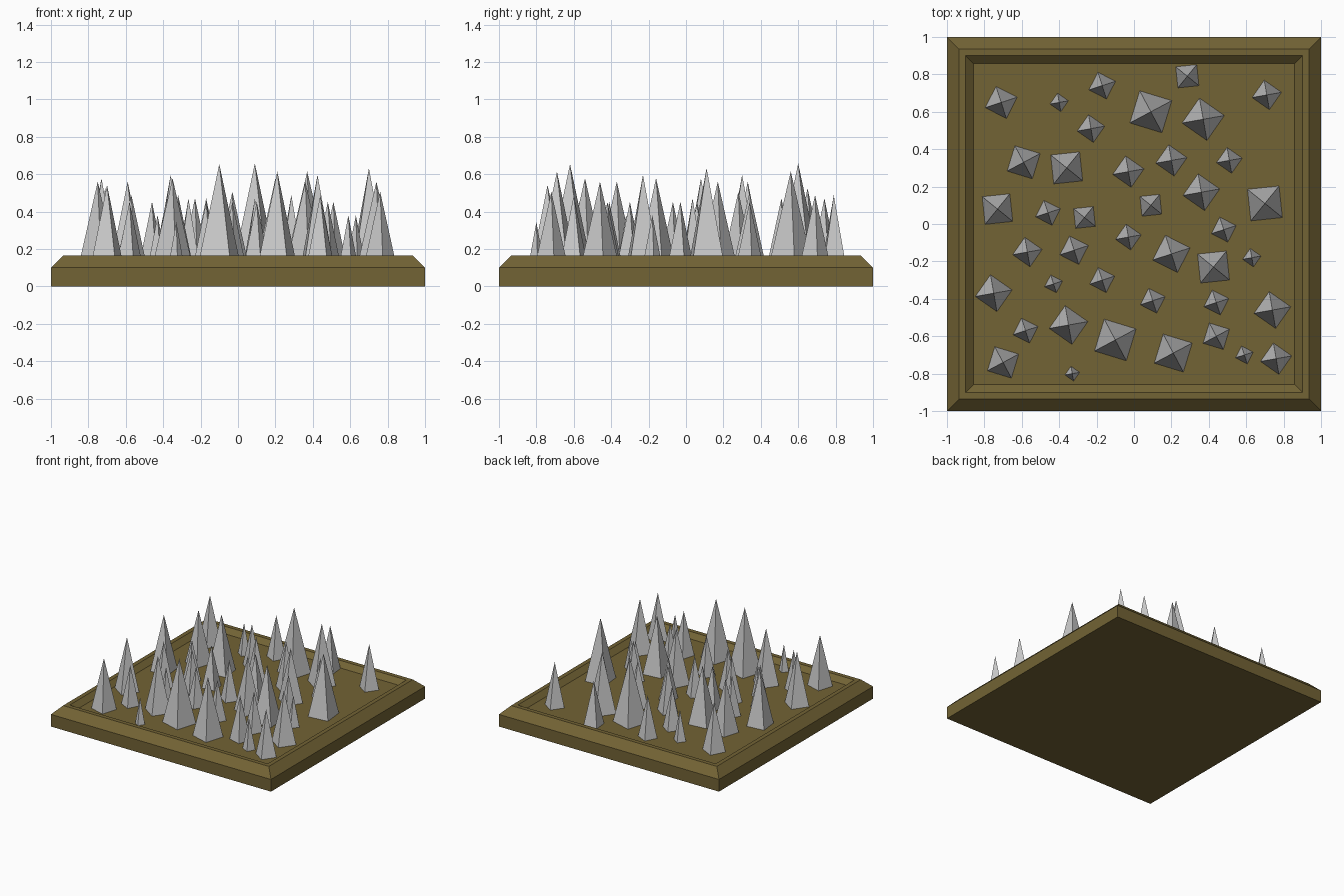
import bpy, bmesh
from math import radians, cos, sin

if "Cube" in bpy.data.objects:
    bpy.data.objects.remove(bpy.data.objects["Cube"])

earth = bpy.data.materials.new("earth")
earth.diffuse_color = (0.17, 0.125, 0.035, 1)
earth.use_nodes = True
earth.node_tree.nodes["Principled BSDF"].inputs["Base Color"].default_value = earth.diffuse_color
FLOOR = 0.127


def make_object(name, bm, mat=None):
    bmesh.ops.recalc_face_normals(bm, faces=bm.faces)
    me = bpy.data.meshes.new(name)
    bm.to_mesh(me)
    bm.free()
    ob = bpy.data.objects.new(name, me)
    bpy.context.collection.objects.link(ob)
    if mat:
        me.materials.append(mat)
    return ob


# Base tray: stacked square rings (half width, height), capped at both ends
bm = bmesh.new()
profile = [(1, 0), (1, 0.1), (0.935, 0.165), (0.9, 0.165), (0.858, FLOOR)]
rings = [[bm.verts.new((sx * h, sy * h, z))
          for sx, sy in ((-1, -1), (1, -1), (1, 1), (-1, 1))] for h, z in profile]
for a, b in zip(rings, rings[1:]):
    for i in range(4):
        j = (i + 1) % 4
        bm.faces.new((a[i], a[j], b[j], b[i]))
bm.faces.new(rings[0][::-1])
bm.faces.new(rings[-1])
make_object("base_tray", bm, earth)

# Spikes grouped by twist angle: (x, y, base radius)
spikes = {
    10: [(-.40, .65, .05), (.71, .69, .08), (-.23, .51, .075), (.37, .56, .115),
         (-.03, .28, .085), (.20, .34, .085), (.51, .34, .07), (.36, .17, .10),
         (-.57, -.15, .08), (-.03, -.07, .07), (.63, -.18, .05), (-.75, -.37, .10),
         (.74, -.46, .10), (-.35, -.54, .105), (.76, -.72, .085), (-.33, -.80, .04)],
    18: [(-.71, .65, .09), (-.17, .74, .075), (-.46, .06, .07), (.48, -.03, .07),
         (-.32, -.14, .08), (.20, -.16, .105), (-.43, -.32, .05), (-.17, -.30, .07),
         (.10, -.41, .07), (.44, -.42, .07), (-.58, -.57, .07), (.59, -.70, .05)],
    28: [(.09, .60, .127), (-.59, .33, .10), (-.10, -.62, .126), (.21, -.69, .115),
         (.44, -.60, .08), (-.70, -.74, .095)],
    51: [(.285, .79, .08), (-.36, .30, .11), (-.73, .08, .105), (-.265, .035, .075),
         (.09, .10, .075), (.70, .11, .12), (.425, -.23, .11)],
}

# Each spike is a four-sided pyramid, taller when wider
bm = bmesh.new()
for angle, group in spikes.items():
    for x, y, r in group:
        base = []
        for k in range(4):
            a = radians(angle + 90 * k)
            base.append(bm.verts.new((x + r * cos(a), y + r * sin(a), FLOOR)))
        tip = bm.verts.new((x, y, 0.2 + 3.6 * r))
        bm.faces.new(base[::-1])
        for k in range(4):
            bm.faces.new((base[k], base[(k + 1) % 4], tip))
make_object("spikes", bm)
